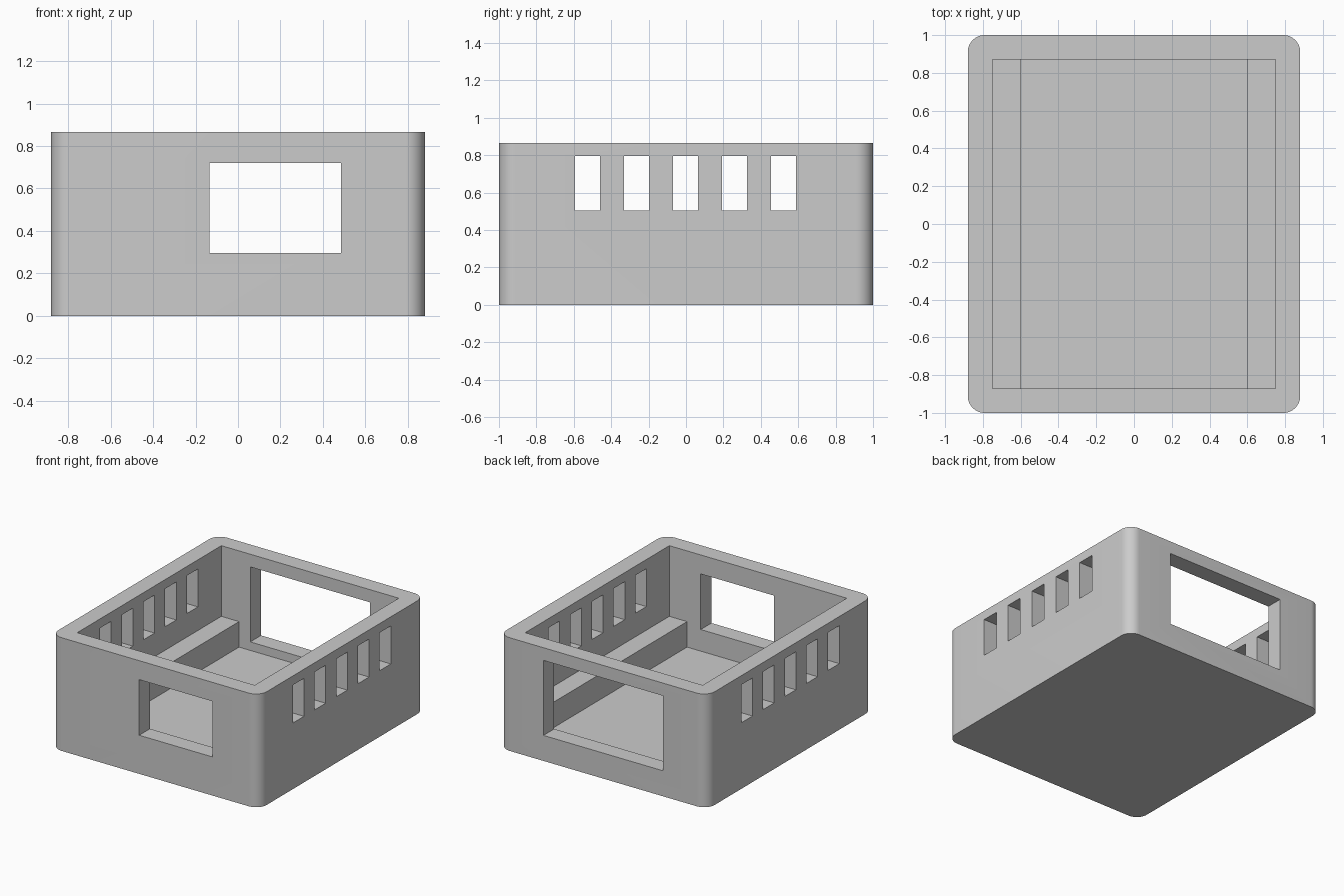
import bpy
import bmesh
from mathutils import Vector

cube = bpy.data.objects.get("Cube")
if cube:
    bpy.data.objects.remove(cube, do_unlink=True)

HX, HY, HEIGHT = 0.88, 1.0, 0.865
WALL, FLOOR, LEDGE_TOP = 0.13, 0.13, 0.325
CORNER = 0.09

grey = bpy.data.materials.new("plain_grey")
grey.use_nodes = True
colour = (0.6, 0.6, 0.6, 1)
grey.diffuse_color = colour
grey.node_tree.nodes["Principled BSDF"].inputs["Base Color"].default_value = colour


def box(name, low, high, round_corners=False):
    """Box between two corner points, optionally with rounded upright edges."""
    low, high = Vector(low), Vector(high)
    bm = bmesh.new()
    bmesh.ops.create_cube(bm, size=1)
    for v in bm.verts:
        v.co = (low + high) / 2 + v.co * (high - low)
    if round_corners:
        upright = [e for e in bm.edges
                   if abs(e.verts[0].co.z - e.verts[1].co.z) > 0.1]
        bmesh.ops.bevel(bm, geom=upright, offset=CORNER, segments=12,
                        profile=0.5, affect='EDGES')
    mesh = bpy.data.meshes.new(name)
    bm.to_mesh(mesh)
    bm.free()
    obj = bpy.data.objects.new(name, mesh)
    bpy.context.collection.objects.link(obj)
    mesh.materials.append(grey)
    return obj


# Outer block with rounded upright corners
case = box("open_case", (-HX, -HY, 0), (HX, HY, HEIGHT), True)
ix, iy = HX - WALL, HY - WALL

# Wide upper cavity, then a narrower channel that leaves a ledge on each side
cutters = [
    box("cavity_cutter", (-ix, -iy, LEDGE_TOP), (ix, iy, HEIGHT + 0.2)),
    box("channel_cutter", (-0.6, -iy, FLOOR), (0.6, iy, HEIGHT + 0.2)),
    # Front window and the larger back opening
    box("front_window_cutter", (-0.135, -1.2, 0.295), (0.485, -0.7, 0.72)),
    box("back_opening_cutter", (-0.505, 0.7, 0.195), (0.505, 1.2, 0.768)),
]
# Five vent slots through both side walls
for i in range(-2, 3):
    y = i * 0.262 - 0.003
    cutters.append(box("vent_cutter", (-1.2, y - 0.067, 0.505),
                       (1.2, y + 0.067, 0.795)))

for cutter in cutters:
    cutter.hide_render = True
    mod = case.modifiers.new(cutter.name, 'BOOLEAN')
    mod.operation = 'DIFFERENCE'
    mod.solver = 'EXACT'
    mod.object = cutter

# Bake the cuts and drop the cutters
bpy.context.view_layer.update()
depsgraph = bpy.context.evaluated_depsgraph_get()
result = bpy.data.meshes.new_from_object(case.evaluated_get(depsgraph))
case.modifiers.clear()
case.data = result
for cutter in cutters:
    bpy.data.objects.remove(cutter, do_unlink=True)

# Smooth corners, crisp edges
bpy.ops.object.select_all(action='DESELECT')
case.select_set(True)
bpy.context.view_layer.objects.active = case
bpy.ops.object.shade_smooth_by_angle(angle=0.5)
